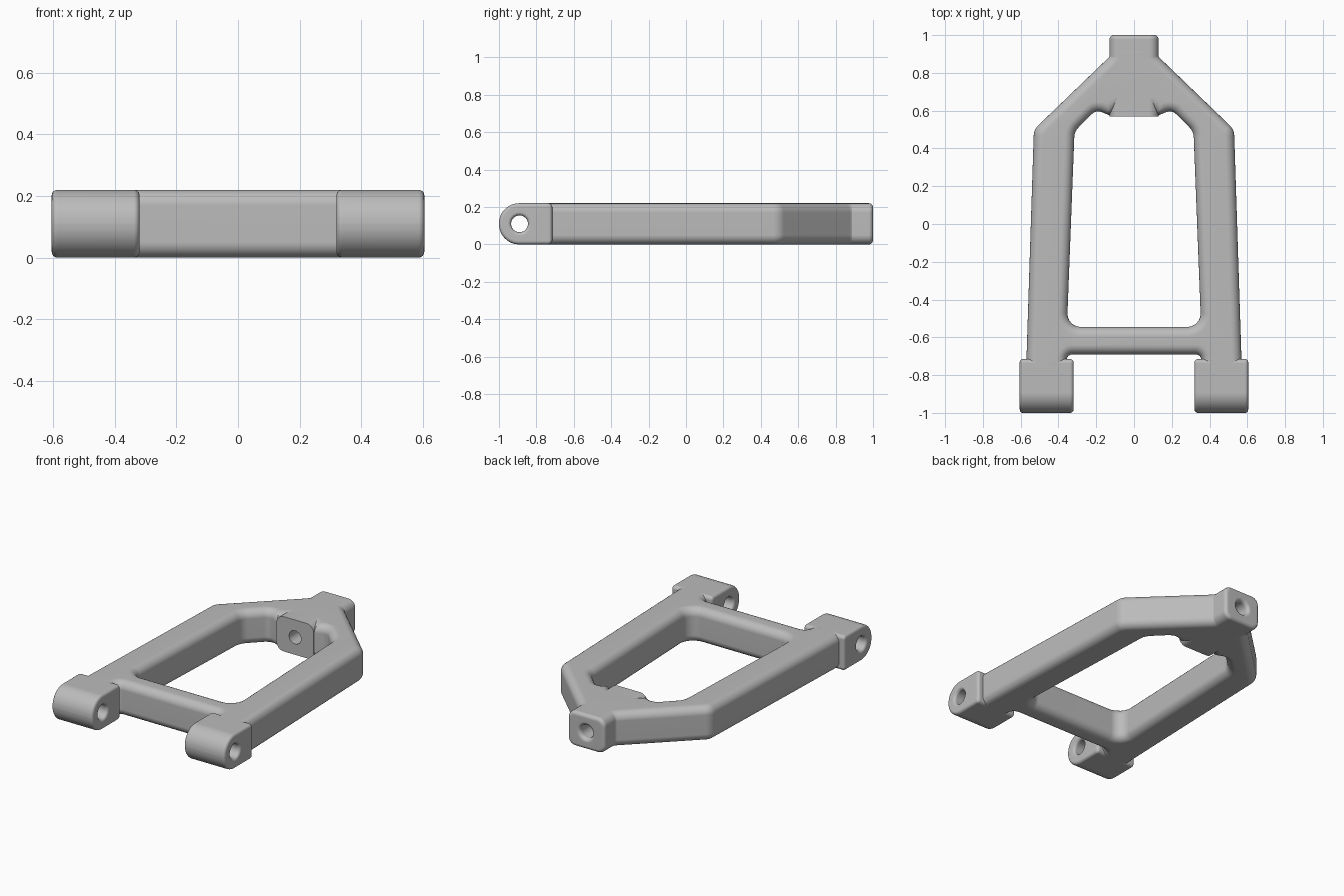
import bpy, bmesh, math
from mathutils import Vector

cube = bpy.data.objects.get("Cube")
if cube:
    bpy.data.objects.remove(cube, do_unlink=True)

HEIGHT = 0.22
MID = HEIGHT / 2

grey = bpy.data.materials.new("plain grey")
grey.use_nodes = True
grey.diffuse_color = (0.5, 0.5, 0.5, 1)
grey.node_tree.nodes["Principled BSDF"].inputs["Base Color"].default_value = (0.5, 0.5, 0.5, 1)


def fillet(corners, steps=6):
    """Round each (x, y, radius) corner of a closed outline."""
    out = []
    for i, (x, y, r) in enumerate(corners):
        p = Vector((x, y))
        a = (Vector(corners[i - 1][:2]) - p).normalized()
        b = (Vector(corners[(i + 1) % len(corners)][:2]) - p).normalized()
        if r == 0:
            out.append(p)
            continue
        half = a.angle(b) / 2
        centre = p + (a + b).normalized() * r / math.sin(half)
        start = p + a * r / math.tan(half) - centre
        end = p + b * r / math.tan(half) - centre
        for k in range(steps + 1):
            d = start.lerp(end, k / steps)
            # even steps along the arc
            ang = start.angle(end)
            t = k / steps
            d = (start * math.sin((1 - t) * ang) + end * math.sin(t * ang)) / math.sin(ang)
            out.append(centre + d)
    return out


def mirrored(half):
    """Complete a half outline across x = 0."""
    return half + [(-x, y, r) for x, y, r in reversed(half)]


def circle(u, v, r, n=32):
    """Clockwise outline, used as a hole."""
    return [Vector((u + r * math.cos(-math.tau * i / n), v + r * math.sin(-math.tau * i / n)))
            for i in range(n)]


def inset(pts, d):
    out = []
    for i, p in enumerate(pts):
        e1 = (p - pts[i - 1]).normalized()
        e2 = (pts[(i + 1) % len(pts)] - p).normalized()
        n1, n2 = Vector((-e1.y, e1.x)), Vector((-e2.y, e2.x))
        out.append(p + (n1 + n2) * d / (1 + n1.dot(n2)))
    return out


def solid(name, outlines, w0, w1, r0, r1, place, steps=6):
    """Extrude outlines from w0 to w1, rounding the rims by r0 and r1."""
    def rim(r):
        if r == 0:
            return [(0, 0)]
        angles = [math.pi / 2 * k / steps for k in range(steps + 1)]
        return [(r * (1 - math.sin(a)), r * (1 - math.cos(a))) for a in angles]
    rows = [(d, w0 + h) for d, h in rim(r0)]
    rows += [(d, w1 - h) for d, h in reversed(rim(r1))]
    bm = bmesh.new()
    caps = [[], []]
    for pts in outlines:
        n = len(pts)
        rings = [[bm.verts.new(place(p.x, p.y, w)) for p in inset(pts, d)] for d, w in rows]
        for lower, upper in zip(rings, rings[1:]):
            for i in range(n):
                j = (i + 1) % n
                bm.faces.new((lower[i], lower[j], upper[j], upper[i]))
        for cap, ring in zip(caps, (rings[0], rings[-1])):
            cap += [bm.edges.get((ring[i - 1], ring[i])) for i in range(n)]
    for cap in caps:
        bmesh.ops.triangle_fill(bm, edges=cap, use_beauty=True)
    bmesh.ops.recalc_face_normals(bm, faces=bm.faces)
    mesh = bpy.data.meshes.new(name)
    bm.to_mesh(mesh)
    bm.free()
    mesh.materials.append(grey)
    ob = bpy.data.objects.new(name, mesh)
    bpy.context.collection.objects.link(ob)
    bpy.ops.object.select_all(action='DESELECT')
    ob.select_set(True)
    bpy.context.view_layer.objects.active = ob
    bpy.ops.object.shade_smooth_by_angle(angle=math.radians(32))
    return ob


# Arm frame: two legs, cross bar and converging struts
outer = mirrored([(0.355, -0.69, 0.03), (0.36, -0.8, 0), (0.572, -0.8, 0),
                  (0.53, 0.5, 0.08), (0.125, 0.89, 0.04), (0.125, 0.96, 0)])
opening = mirrored([(0.355, -0.545, 0.07), (0.315, 0.49, 0.08), (0.2, 0.605, 0.05),
                    (0.13, 0.575, 0), (0.08, 0.62, 0)])
frame = solid("arm_frame", [fillet(outer), fillet(opening)[::-1]], 0, HEIGHT, 0.05, 0.05,
              lambda x, y, z: (x, y, z))

# Clear the frame where the hub bore passes
bpy.ops.mesh.primitive_cylinder_add(vertices=32, radius=0.046, depth=0.7,
                                    location=(0, 0.8, MID), rotation=(math.pi / 2, 0, 0))
cutter = bpy.context.object
cutter.name = "bore_cutter"
cutter.hide_render = True
cut = frame.modifiers.new("bore", 'BOOLEAN')
cut.operation = 'DIFFERENCE'
cut.solver = 'EXACT'
cut.object = cutter
bpy.context.view_layer.objects.active = frame
bpy.ops.object.modifier_apply(modifier="bore")
bpy.data.objects.remove(cutter, do_unlink=True)

# Hub at the narrow end, bored lengthwise
hub_outline = fillet([(0, -0.13, 0.05), (HEIGHT, -0.13, 0.05),
                      (HEIGHT, 0.13, 0.05), (0, 0.13, 0.05)])
hub = solid("hub", [hub_outline, circle(MID, 0, 0.042)], 0.57, 1.0, 0, 0.022,
            lambda z, x, y: (x, y, z))

# Pivot lugs at the wide end, bored crosswise
lug_outline = fillet([(-1, 0, 0.108), (-0.715, 0, 0.022),
                      (-0.715, HEIGHT, 0.022), (-1, HEIGHT, 0.108)], 12)
lugs = []
for side, x0, x1 in (("left", 0.32, 0.605), ("right", -0.605, -0.32)):
    lugs.append(solid(side + "_pivot_lug", [lug_outline, circle(-0.89, MID, 0.045)],
                      x0, x1, 0.018, 0.018, lambda y, z, x: (x, y, z)))

# Keep flat faces crisp beside the rounded rims
for ob in [frame, hub] + lugs:
    weighted = ob.modifiers.new("weighted_normals", 'WEIGHTED_NORMAL')
    weighted.keep_sharp = True
